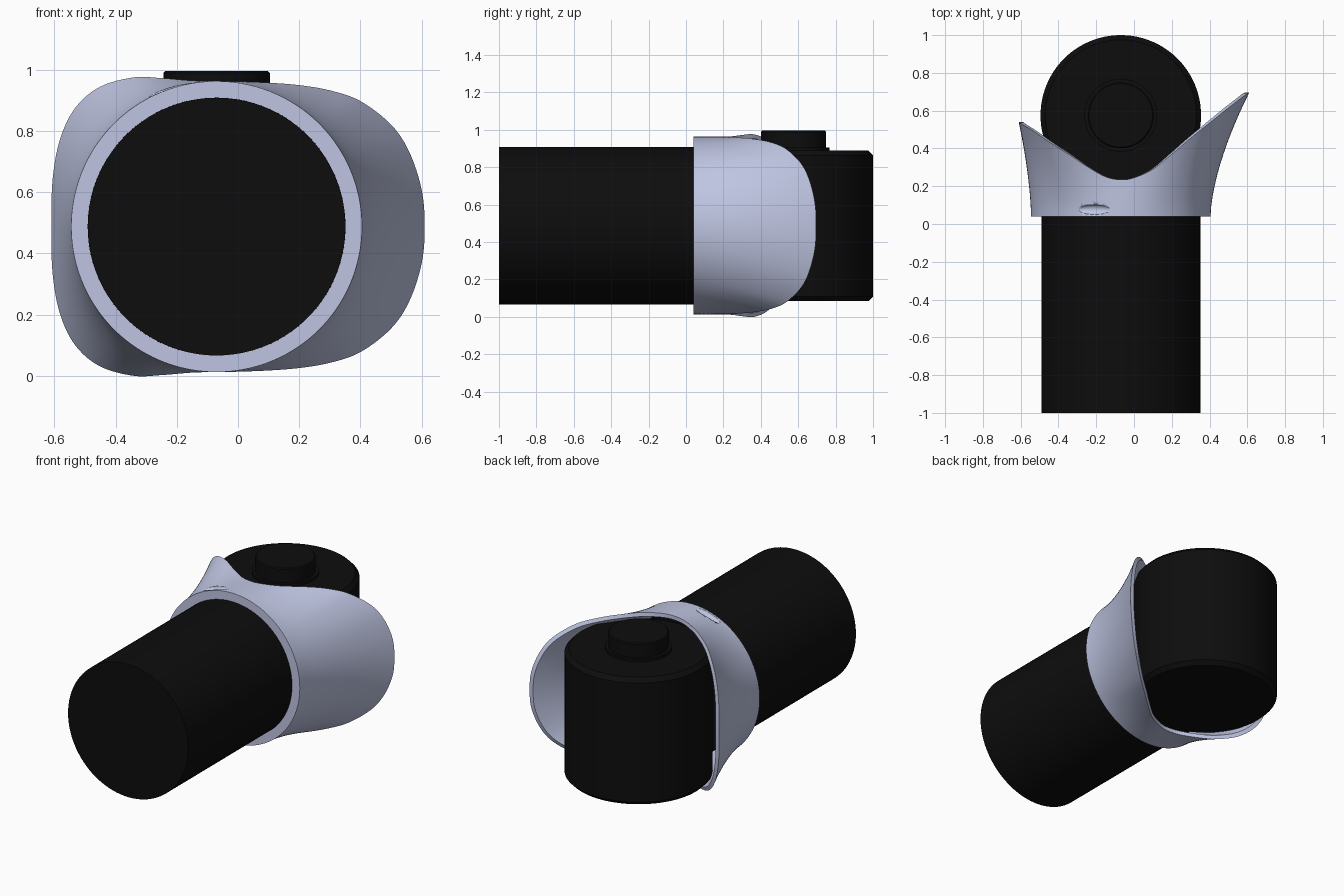
import bpy, bmesh, math
from mathutils import Vector

if "Cube" in bpy.data.objects:
    bpy.data.objects.remove(bpy.data.objects["Cube"])

CX, CZ = -0.07, 0.4875      # axis of barrel and collar


def material(name, rgb):
    m = bpy.data.materials.new(name)
    m.diffuse_color = (*rgb, 1)
    m.use_nodes = True
    m.node_tree.nodes["Principled BSDF"].inputs["Base Color"].default_value = m.diffuse_color
    return m


BLACK = material("matte black", (0.004, 0.004, 0.004))
LILAC = material("pale lilac grey", (0.52, 0.56, 0.76))


def finish(name, bm, mat, angle=35):
    bmesh.ops.recalc_face_normals(bm, faces=bm.faces)
    me = bpy.data.meshes.new(name)
    bm.to_mesh(me)
    bm.free()
    ob = bpy.data.objects.new(name, me)
    bpy.context.collection.objects.link(ob)
    me.materials.append(mat)
    bpy.ops.object.select_all(action='DESELECT')
    ob.select_set(True)
    bpy.context.view_layer.objects.active = ob
    bpy.ops.object.shade_smooth_by_angle(angle=math.radians(angle))
    return ob


def lathe(name, profile, place, mat, n=96):
    """Closed solid turned from (radius, height) pairs; place maps to world."""
    bm = bmesh.new()
    rings = [[bm.verts.new(place(r * math.cos(math.tau * i / n),
                                 r * math.sin(math.tau * i / n), h))
              for i in range(n)] for r, h in profile]
    for a, b in zip(rings, rings[1:]):
        for i in range(n):
            j = (i + 1) % n
            bm.faces.new((a[i], a[j], b[j], b[i]))
    bm.faces.new(rings[0])
    bm.faces.new(rings[-1])
    return finish(name, bm, mat)


def upright(a, b, h):
    return (CX + a, 0.575 + b, h)


def lying(a, b, h):
    return (CX + a, h, CZ + b)


# Barrel, upright body and the stepped knob on top
lathe("barrel", [(0.421, -1.0), (0.421, 0.16)], lying, BLACK)
lathe("body", [(0.40, 0.083), (0.425, 0.108), (0.425, 0.862), (0.40, 0.888)],
      upright, BLACK)
lathe("knob_base", [(0.193, 0.87), (0.193, 0.905)], upright, BLACK)
lathe("knob", [(0.174, 0.89), (0.174, 0.989), (0.168, 0.995)], upright, BLACK)

# Upper half of the collar rim: x, y, height above the axis
RIM = [(.61, .695, 0), (.60, .69, .12), (.56, .66, .243), (.5, .615, .333),
       (.4, .535, .41), (.3, .455, .445), (.2, .37, .462), (.1, .29, .47),
       (0, .245, .474), (-.07, .235, .475), (-.15, .25, .477),
       (-.25, .305, .485), (-.34, .365, .4875), (-.45, .435, .457),
       (-.53, .49, .39), (-.58, .52, .29), (-.605, .535, .16), (-.61, .54, 0)]


def smooth_loop(points, steps=6):
    """Closed Catmull-Rom curve."""
    p = [Vector(q) for q in points]
    n, out = len(p), []
    for i in range(n):
        a, b, c, d = (p[(i + k) % n] for k in (-1, 0, 1, 2))
        for s in range(steps):
            t = s / steps
            out.append(0.5 * (2 * b + (c - a) * t + (2 * a - 5 * b + 4 * c - d) * t * t
                              + (3 * b - a - 3 * c + d) * t ** 3))
    return out


rim = smooth_loop(RIM + [(x, y, -h) for x, y, h in RIM[-2:0:-1]])


def collar_point(q, t, base_r, inset):
    """Point on the flare from the round mouth (t=0) to the rim (t=1)."""
    ang = math.atan2(q.z, q.x - CX)
    r1 = math.hypot(q.z, q.x - CX) - inset
    r = base_r + (r1 - base_r) * t ** 1.6
    return (CX + r * math.cos(ang), 0.04 + (q.y - 0.04) * t, CZ + r * math.sin(ang))


# Collar: outer skin out to the rim, inner skin back to the mouth
STEPS = 12
bm = bmesh.new()
path = [(k / STEPS, 0.475, 0.0) for k in range(STEPS + 1)]
path += [(k / STEPS, 0.421, 0.025) for k in range(STEPS, -1, -1)]
rings = [[bm.verts.new(collar_point(q, *p)) for q in rim] for p in path]
for a, b in zip(rings, rings[1:] + rings[:1]):
    for i in range(len(rim)):
        j = (i + 1) % len(rim)
        bm.faces.new((a[i], a[j], b[j], b[i]))
collar = finish("flared_collar", bm, LILAC)

# Small lens-shaped thumb notch near the mouth of the collar
bm = bmesh.new()
bmesh.ops.create_uvsphere(bm, u_segments=32, v_segments=16, radius=1)
cutter = finish("notch_cutter", bm, LILAC)
cutter.scale = (0.095, 0.026, 0.022)
cutter.rotation_euler = (0, -0.3, 0)
cutter.location = (-0.21, 0.076, 0.944)
cutter.hide_render = True
cutter.hide_set(True)
mod = collar.modifiers.new("notch", 'BOOLEAN')
mod.operation = 'DIFFERENCE'
mod.solver = 'EXACT'
mod.object = cutter
bpy.context.view_layer.objects.active = collar
collar.select_set(True)
bpy.ops.object.modifier_apply(modifier=mod.name)
bpy.data.objects.remove(cutter)
